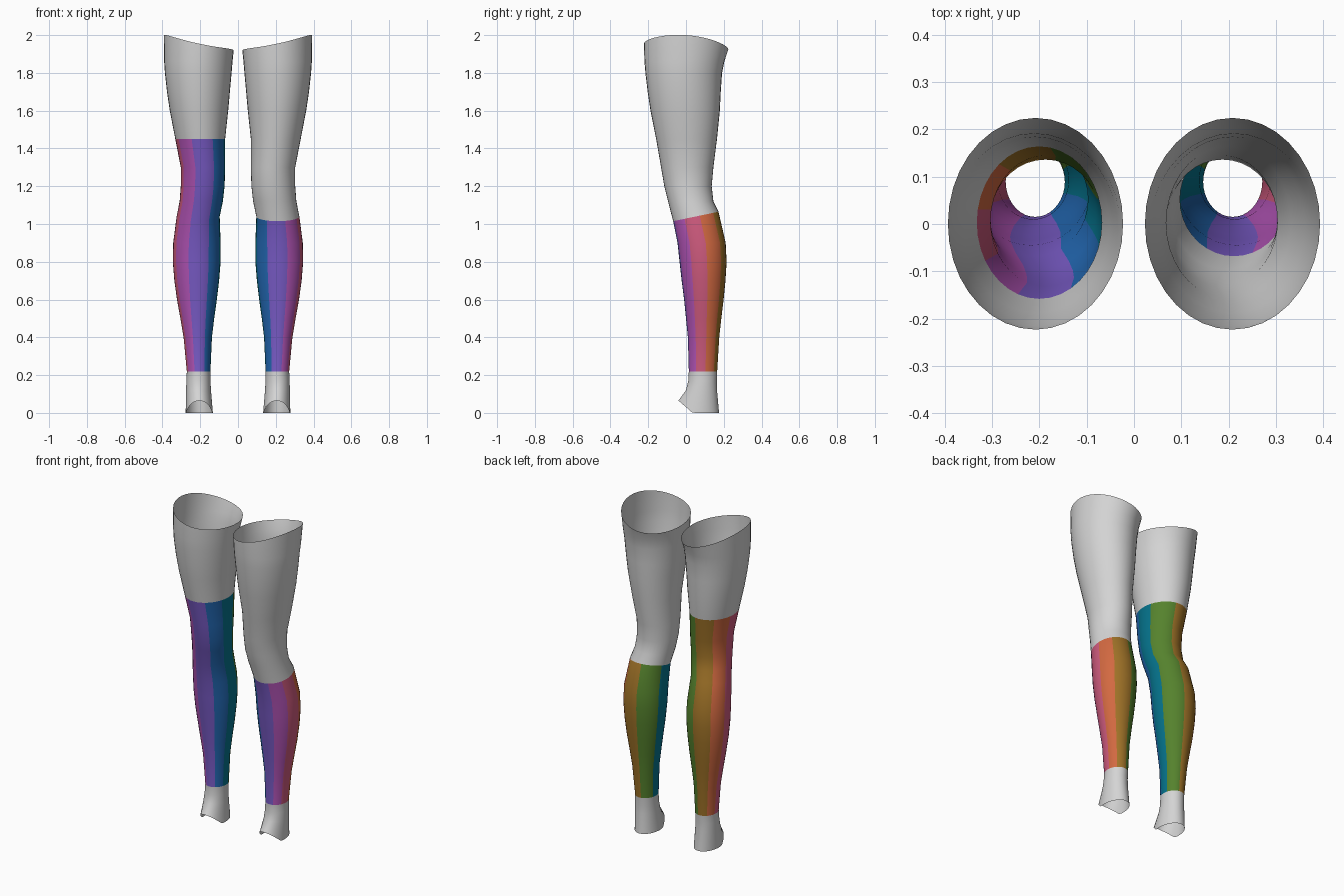
import bpy, bmesh, math

if "Cube" in bpy.data.objects:
    bpy.data.objects.remove(bpy.data.objects["Cube"], do_unlink=True)


def linear(c):
    c /= 255
    return c / 12.92 if c <= 0.04045 else ((c + 0.055) / 1.055) ** 2.4


def material(name, rgb):
    m = bpy.data.materials.new(name)
    col = (*[linear(c) for c in rgb], 1)
    m.diffuse_color = col
    m.use_nodes = True
    bsdf = m.node_tree.nodes["Principled BSDF"]
    bsdf.inputs["Base Color"].default_value = col
    bsdf.inputs["Roughness"].default_value = 0.8
    return m


# Plain grey first, then the stripes in order from the front round the inner side
MATERIALS = [material(n, c) for n, c in (
    ("light_grey", (212, 212, 212)),
    ("purple", (122, 92, 200)),
    ("blue", (35, 105, 180)),
    ("teal", (5, 115, 140)),
    ("green", (85, 130, 45)),
    ("olive", (160, 115, 40)),
    ("orange", (210, 105, 65)),
    ("rose", (205, 90, 125)),
    ("magenta", (178, 84, 182)))]

# Angle in degrees where each stripe ends (0 = front, 90 = inner side)
STRIPE_ENDS = (30, 70, 110, 170, 220, 260, 300, 340)

SIDES = 36
CUFF, SHORT_TOP, LONG_TOP = 0.22, 1.04, 1.45

# Cross-sections: height, inner x, outer x, front y, back y
RINGS = (
    (0.00, 0.133, 0.277, -0.040, 0.175),
    (0.12, 0.143, 0.275, 0.000, 0.164),
    (0.17, 0.146, 0.273, 0.012, 0.163),
    (0.22, 0.146, 0.271, 0.015, 0.165),
    (0.40, 0.138, 0.288, 0.010, 0.176),
    (0.50, 0.126, 0.305, 0.000, 0.187),
    (0.60, 0.112, 0.323, -0.010, 0.199),
    (0.70, 0.100, 0.337, -0.023, 0.209),
    (0.80, 0.092, 0.345, -0.034, 0.215),
    (0.90, 0.092, 0.343, -0.045, 0.210),
    (1.04, 0.097, 0.325, -0.068, 0.172),
    (1.12, 0.080, 0.309, -0.095, 0.145),
    (1.20, 0.071, 0.303, -0.115, 0.136),
    (1.30, 0.068, 0.303, -0.132, 0.145),
    (1.45, 0.068, 0.332, -0.158, 0.164),
    (1.60, 0.052, 0.361, -0.188, 0.179),
    (1.70, 0.043, 0.376, -0.203, 0.184),
    (1.80, 0.034, 0.387, -0.215, 0.191),
    (1.86, 0.029, 0.391, -0.220, 0.203),
    (2.00, 0.023, 0.393, -0.223, 0.224))


def ring_height(z, u, v, y):
    """Slanted top rim, arched foot opening, tilted short-stocking edge."""
    if z == 2.0:
        return 1.94 + 0.04 * u + 0.02 * u * u - 0.015 * v
    if z == 0.0:
        return max(0.0, 0.065 * (0.035 - y) / 0.075)
    if z == SHORT_TOP:
        return z + 0.025 * v
    return z


def make_leg(name, side, stocking_top):
    bm = bmesh.new()
    loops = []
    for z, x_in, x_out, y_front, y_back in RINGS:
        loop = []
        for k in range(SIDES):
            a = math.tau * k / SIDES
            u, v = -math.sin(a), -math.cos(a)
            x = (x_in + x_out) / 2 + (x_out - x_in) / 2 * u
            y = (y_front + y_back) / 2 + (y_back - y_front) / 2 * v
            loop.append(bm.verts.new((side * x, y, ring_height(z, u, v, y))))
        loops.append(loop)

    # Skin the rings; faces inside the stocking take a stripe colour by angle
    for i in range(len(loops) - 1):
        low, high = loops[i], loops[i + 1]
        in_stocking = RINGS[i][0] >= CUFF and RINGS[i + 1][0] <= stocking_top
        for k in range(SIDES):
            n = (k + 1) % SIDES
            quad = [low[k], low[n], high[n], high[k]]
            if side > 0:
                quad.reverse()
            face = bm.faces.new(quad)
            if in_stocking:
                angle = (k + 0.5) * 360 / SIDES
                stripe = sum(angle > end for end in STRIPE_ENDS) % len(STRIPE_ENDS)
                face.material_index = 1 + stripe

    mesh = bpy.data.meshes.new(name)
    bm.to_mesh(mesh)
    bm.free()
    for m in MATERIALS:
        mesh.materials.append(m)
    mesh.shade_smooth()
    obj = bpy.data.objects.new(name, mesh)
    bpy.context.collection.objects.link(obj)


make_leg("left_leg_short_stocking", 1, SHORT_TOP)
make_leg("right_leg_long_stocking", -1, LONG_TOP)
